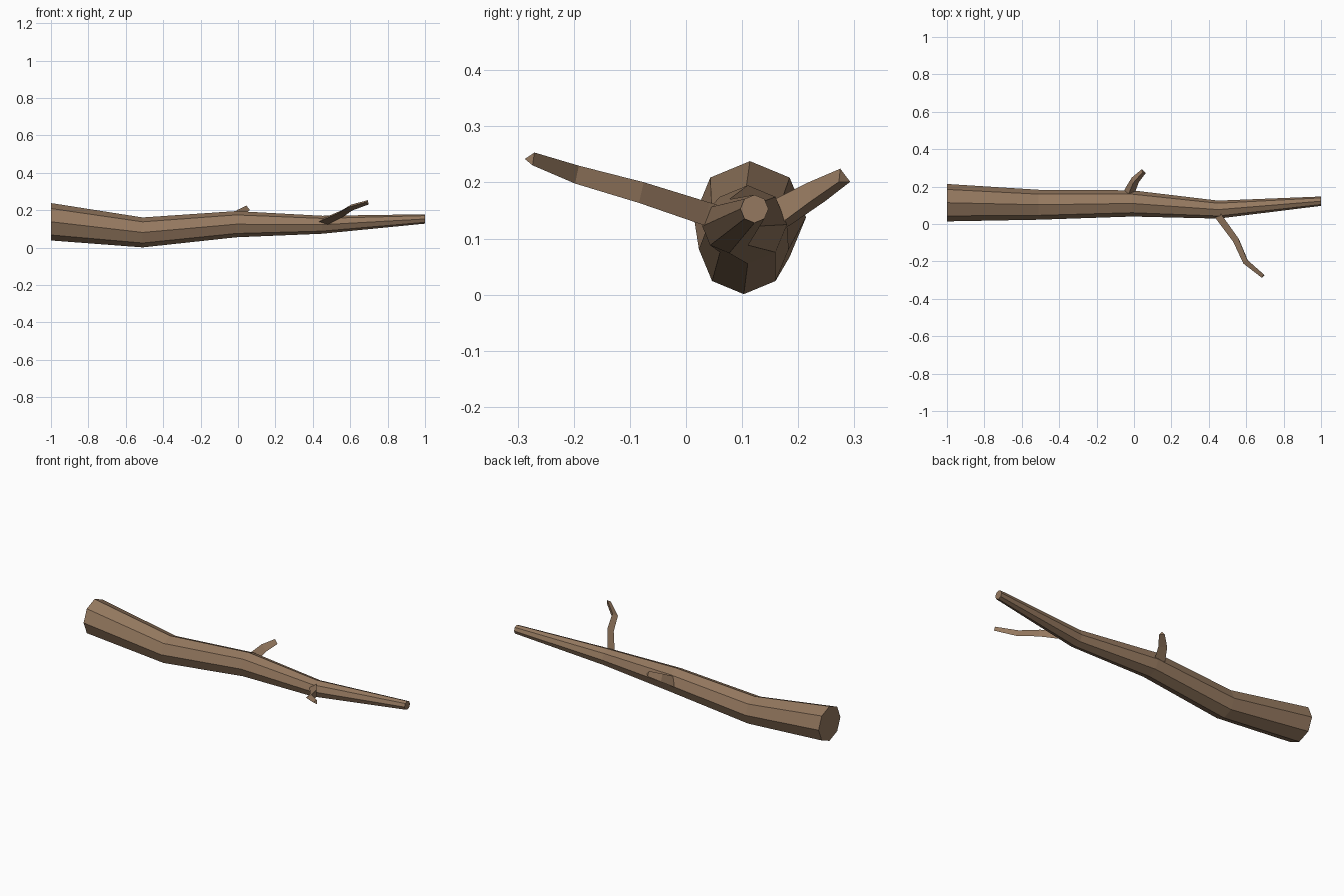
import bpy, bmesh
from math import sin, cos, tau, pi
from mathutils import Vector

if "Cube" in bpy.data.objects:
    bpy.data.objects.remove(bpy.data.objects["Cube"])

bark = bpy.data.materials.new("bark")
bark.diffuse_color = (0.30, 0.19, 0.115, 1)
bark.use_nodes = True
bark.node_tree.nodes["Principled BSDF"].inputs["Base Color"].default_value = bark.diffuse_color
UP = Vector((0, 0, 1))


def limb(name, path, sides, phase, axis=None):
    """Flat-faced tapering tube through (x, y, z, radius) points."""
    pts = [Vector(p[:3]) for p in path]
    bm = bmesh.new()
    rings = []
    for i, p in enumerate(pts):
        before = (p - pts[i - 1]).normalized() if i else Vector()
        after = (pts[i + 1] - p).normalized() if i < len(pts) - 1 else Vector()
        d = axis or (before + after).normalized()
        side = d.cross(UP).normalized()
        top = side.cross(d)
        r = path[i][3]
        rings.append([bm.verts.new(p + r * (cos(a) * side + sin(a) * top))
                      for a in (phase + tau * k / sides for k in range(sides))])
    for a, b in zip(rings, rings[1:]):
        for k in range(sides):
            n = (k + 1) % sides
            bm.faces.new((a[k], a[n], b[n], b[k]))
    bm.faces.new(rings[0])
    bm.faces.new(rings[-1])
    bmesh.ops.recalc_face_normals(bm, faces=bm.faces)
    mesh = bpy.data.meshes.new(name)
    bm.to_mesh(mesh)
    bm.free()
    mesh.materials.append(bark)
    ob = bpy.data.objects.new(name, mesh)
    bpy.context.collection.objects.link(ob)
    return ob


# Main branch: octagonal, with upright end cuts
limb("main_branch", [(-1, 0.114, 0.138, 0.10), (-0.51, 0.103, 0.081, 0.08),
                     (-0.01, 0.11, 0.125, 0.07), (0.45, 0.077, 0.122, 0.048),
                     (1, 0.122, 0.153, 0.025)], 8, pi / 2, Vector((1, 0, 0)))

# Long twig on the front side, three-sided
limb("front_twig", [(0.447, 0.06, 0.135, 0.025), (0.467, 0.03, 0.144, 0.0245),
                    (0.55, -0.085, 0.182, 0.022), (0.60, -0.20, 0.214, 0.019),
                    (0.692, -0.277, 0.242, 0.0135)], 3, 0)

# Short twig on the back side, three-sided
limb("back_twig", [(-0.035, 0.14, 0.122, 0.034), (-0.025, 0.17, 0.14, 0.033),
                   (0.003, 0.23, 0.178, 0.026), (0.05, 0.28, 0.209, 0.017)], 3, pi / 2)
